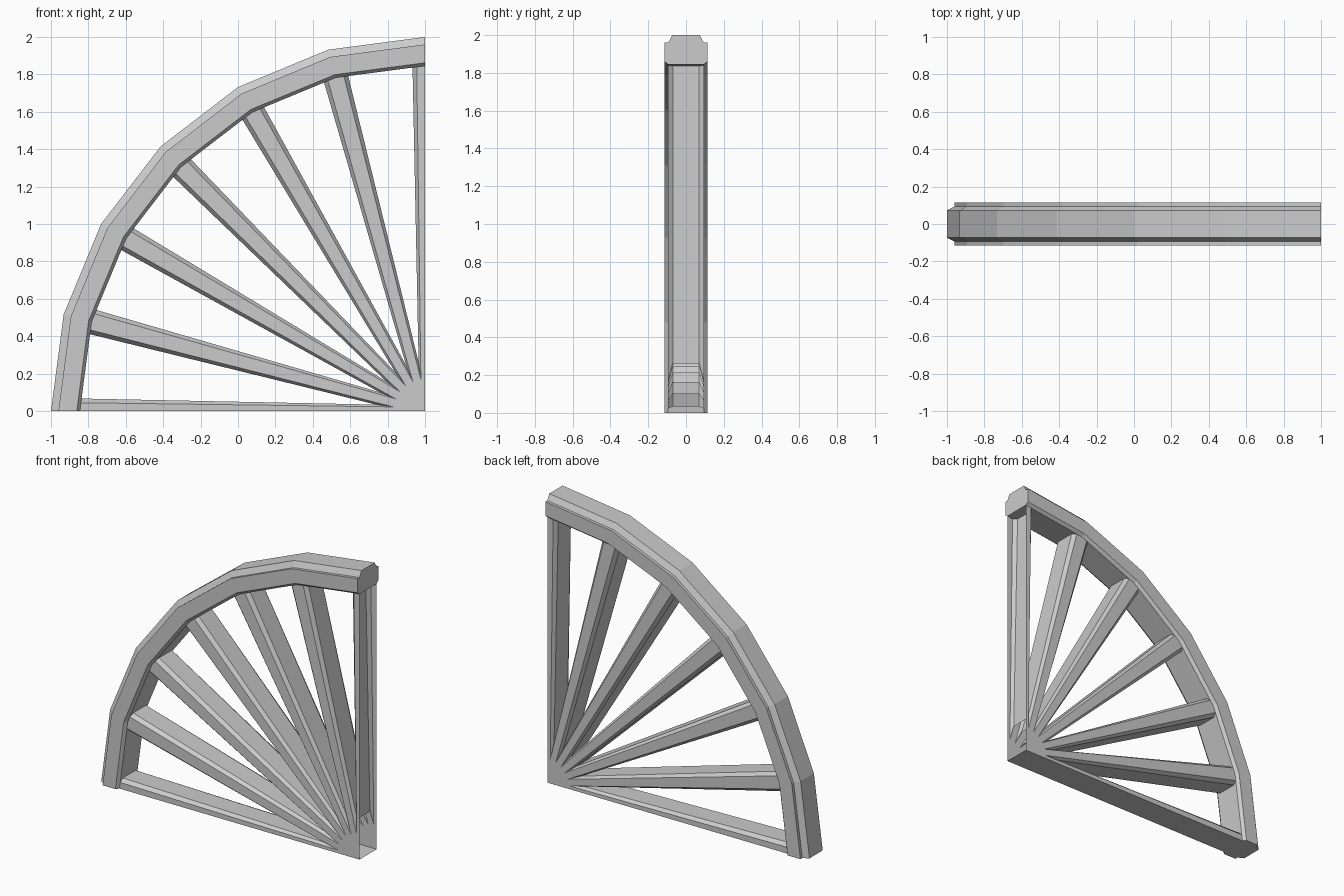
import bpy
import bmesh
from math import cos, sin, radians
from mathutils import Vector

default = bpy.data.objects.get("Cube")
if default:
    bpy.data.objects.remove(default, do_unlink=True)

STEP = 15            # degrees between spokes and between rim joints
HUB = Vector((1, 0, 0))

stone = bpy.data.materials.new("plain grey")
stone.use_nodes = True
grey = (0.6, 0.6, 0.6, 1)
stone.diffuse_color = grey
stone.node_tree.nodes["Principled BSDF"].inputs["Base Color"].default_value = grey


def direction(angle):
    """Unit vector leaving the hub, turned up from the ground."""
    a = radians(angle)
    return Vector((-cos(a), 0, sin(a)))


def mirrored(half):
    """Close a half profile by mirroring its second coordinate."""
    return half + [(u, -v) for u, v in reversed(half)]


def loft(bm, rings, caps=True):
    """Skin a row of matching closed rings."""
    rows = [[bm.verts.new(p) for p in ring] for ring in rings]
    n = len(rows[0])
    for a, b in zip(rows, rows[1:]):
        for i in range(n):
            j = (i + 1) % n
            bm.faces.new((a[i], a[j], b[j], b[i]))
    if caps:
        bm.faces.new(rows[0])
        bm.faces.new(rows[-1])


def finish(bm, name):
    bmesh.ops.remove_doubles(bm, verts=bm.verts[:], dist=0.0002)
    bmesh.ops.recalc_face_normals(bm, faces=bm.faces[:])
    mesh = bpy.data.meshes.new(name)
    bm.to_mesh(mesh)
    bm.free()
    mesh.materials.append(stone)
    obj = bpy.data.objects.new(name, mesh)
    bpy.context.collection.objects.link(obj)


def clip(bm, angle, outward, fill):
    """Cut along the plane through the hub at an angle."""
    normal = direction(angle + 90 * outward)
    cut = bmesh.ops.bisect_plane(
        bm, geom=bm.verts[:] + bm.edges[:] + bm.faces[:], dist=1e-5,
        plane_co=HUB, plane_no=normal, clear_outer=True)
    if fill:
        edges = [e for e in cut["geom_cut"] if isinstance(e, bmesh.types.BMEdge)]
        bmesh.ops.holes_fill(bm, edges=edges, sides=0)


# Rim: moulded profile (radius, depth) swept through a faceted quarter turn
profile = mirrored([(2, 0.073), (1.96, 0.094), (1.96, 0.115),
                    (1.862, 0.115), (1.845, 0.094)])
bm = bmesh.new()
loft(bm, [[HUB + direction(a) * r + Vector((0, y, 0)) for r, y in profile]
          for a in range(0, 91, STEP)])
finish(bm, "rim")


# Spokes: tapered chamfered bars, mitred where they meet at the hub
def spoke_ring(angle, radius, half_width, chamfer):
    face = half_width - chamfer
    section = mirrored([(-face, 0.094), (face, 0.094), (half_width, 0.07)])
    section.insert(3, section.pop(3))
    section = [(face, 0.094), (half_width, 0.07), (half_width, -0.07),
               (face, -0.094), (-face, -0.094), (-half_width, -0.07),
               (-half_width, 0.07), (-face, 0.094)]
    across = direction(angle + 90)
    return [HUB + direction(angle) * radius + across * w + Vector((0, y, 0))
            for w, y in section]


for index, angle in enumerate(range(0, 91, STEP)):
    bm = bmesh.new()
    loft(bm, [spoke_ring(angle, -0.3, 0.023, 0.007),
              spoke_ring(angle, 1.89, 0.068, 0.023)])
    low, high = max(angle - STEP / 2, 0), min(angle + STEP / 2, 90)
    clip(bm, low, -1, low == 0)
    clip(bm, high, 1, high == 90)
    finish(bm, f"spoke_{index + 1}")
